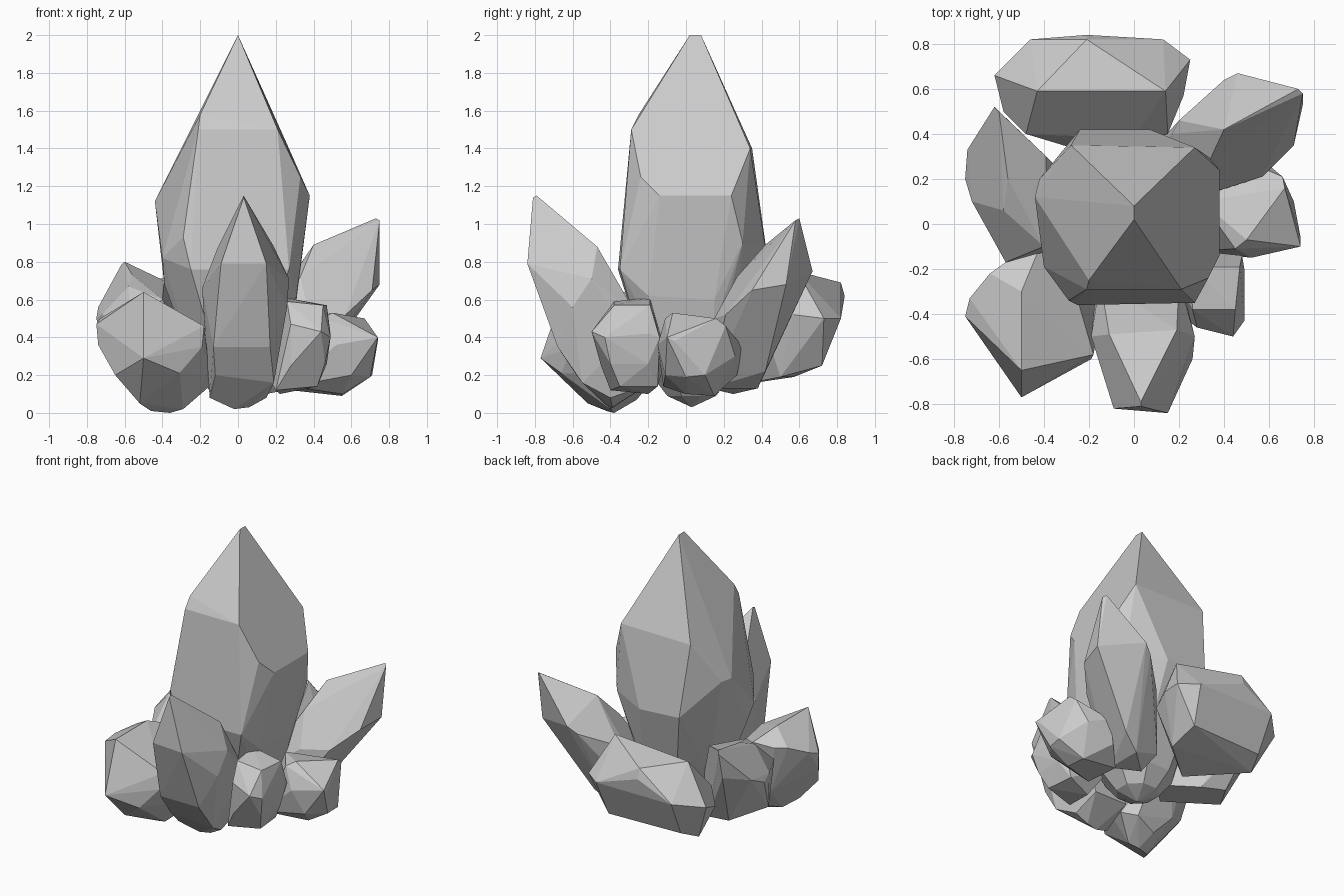
import bpy, bmesh, math


def crystal(name, tip, body, root):
    """Faceted convex crystal spanned by its tip, shoulder and root corners."""
    bm = bmesh.new()
    for p in tip + body + root:
        bm.verts.new(p)
    bmesh.ops.convex_hull(bm, input=bm.verts[:])
    bmesh.ops.delete(bm, geom=[v for v in bm.verts if not v.link_faces], context='VERTS')
    # merge almost coplanar triangles into clean facets
    bmesh.ops.dissolve_limit(bm, angle_limit=math.radians(5), verts=bm.verts[:], edges=bm.edges[:])
    bmesh.ops.recalc_face_normals(bm, faces=bm.faces[:])
    me = bpy.data.meshes.new(name)
    bm.to_mesh(me)
    bm.free()
    ob = bpy.data.objects.new(name, me)
    bpy.context.collection.objects.link(ob)
    return ob


def ring(r, z, n=8, cx=0.0, cy=0.03):
    """Cross-section corners for the rounded root of a crystal."""
    return [(cx + r * math.cos(math.tau * (i + .5) / n),
             cy + r * math.sin(math.tau * (i + .5) / n), z) for i in range(n)]


# tall central crystal
crystal("main_crystal",
        [(0, .02, 2), (0, .08, 2)],
        [(-.2, -.25, 1.58), (-.21, -.29, 1.5), (.21, -.29, 1.5), (.33, -.24, 1.25),
         (.38, -.14, 1.15), (.38, .24, 1.15), (.27, .34, 1.4), (-.28, .35, 1.4),
         (-.44, .12, 1.12), (-.42, .2, 1.12), (-.4, -.19, .82),
         (-.29, -.34, .93), (-.25, -.36, .76), (.27, -.35, .76),
         (-.24, .42, .9), (.07, .42, .88), (.33, .3, .9), (-.39, -.1, .68),
         (.31, .15, .6), (.31, -.2, .62)],
        ring(.3, .45) + ring(.23, .2) + ring(.14, .09) + [(0, .03, .03)])

# front crystal leaning forward
crystal("front_crystal",
        [(.03, -.79, 1.15), (.03, -.81, 1.14)],
        [(-.09, -.82, .79), (.15, -.84, .79), (-.13, -.68, .35), (.17, -.68, .35),
         (-.19, -.5, .66), (.27, -.5, .71), (.26, -.6, .56), (-.11, -.49, .87), (.19, -.47, .88)],
        [(-.12, -.58, .2), (.19, -.55, .16), (-.15, -.45, .08), (-.02, -.4, .02),
         (.06, -.39, .03), (.15, -.4, .08), (-.1, -.2, .15), (.15, -.2, .15),
         (-.17, -.3, .35), (.22, -.3, .4), (-.15, -.25, .5), (.2, -.25, .5)])

# broad front-left crystal
crystal("front_left_crystal",
        [(-.5, -.77, .29), (-.5, -.65, .64)],
        [(-.74, -.42, .36), (-.75, -.41, .47), (-.73, -.33, .5), (-.65, -.55, .2),
         (-.31, -.66, .21), (-.19, -.6, .35), (-.18, -.58, .46), (-.5, -.3, .64),
         (-.64, -.22, .55), (-.57, -.17, .55), (-.43, -.13, .57), (-.31, -.13, .5)],
        [(-.52, -.52, .05), (-.46, -.42, .01), (-.36, -.38, 0), (-.29, -.4, .02),
         (-.15, -.42, .2), (-.14, -.3, .15), (-.22, -.22, .12), (-.5, -.22, .2),
         (-.38, -.26, .07)])

# small front-right crystal
crystal("front_right_crystal",
        [(.45, -.38, .57), (.47, -.19, .57), (.26, -.38, .59), (.25, -.19, .61)],
        [(.49, -.2, .42), (.48, -.14, .4), (.49, -.43, .4), (.44, -.5, .43),
         (.28, -.46, .47), (.28, -.45, .25), (.46, -.4, .26), (.47, -.2, .26)],
        [(.42, -.35, .14), (.4, -.15, .14), (.22, -.2, .1), (.2, -.4, .12), (.1, -.1, .3)])

# right crystal
crystal("right_crystal",
        [(.74, -.1, .4), (.74, -.06, .38), (.67, .16, .5), (.66, .21, .46)],
        [(.52, -.15, .36), (.45, -.11, .5), (.5, -.07, .53), (.71, .1, .2),
         (.7, 0, .19), (.6, -.11, .2), (.6, .26, .3), (.45, .3, .35)],
        [(.55, 0, .1), (.55, .15, .09), (.28, -.12, .14), (.28, .15, .12),
         (.4, .27, .2), (.3, .1, .48)])

# long back-right crystal
crystal("back_right_crystal",
        [(.73, .6, 1.03), (.75, .58, 1.02)],
        [(.75, .53, .68), (.71, .35, .65), (.4, .42, .89), (.46, .67, .75), (.4, .64, .7),
         (.2, .46, .6), (.17, .4, .55), (.57, .21, .52), (.38, .15, .5), (.33, .27, .72)],
        [(.15, .25, .1), (.3, .38, .13), (.42, .42, .22), (.1, .35, .2),
         (.3, .12, .13), (.1, .08, .3)])

# wide back crystal
crystal("back_crystal",
        [(-.21, .82, .69), (-.43, .59, .71), (.14, .59, .75)],
        [(-.46, .82, .5), (-.21, .84, .62), (.13, .82, .5), (.25, .73, .5), (.22, .57, .52),
         (-.62, .66, .46), (-.58, .5, .4), (-.48, .4, .48), (.15, .4, .5), (0, .38, .52)],
        [(-.45, .7, .25), (-.5, .57, .19), (.1, .72, .25), (.1, .5, .19),
         (-.15, .3, .15), (-.3, .4, .18)])

# left crystal
crystal("left_crystal",
        [(-.62, .52, .78), (-.6, .5, .8)],
        [(-.56, .2, .73), (-.39, .3, .7), (-.74, .33, .56), (-.75, .2, .5), (-.72, .1, .52),
         (-.58, .06, .67), (-.57, -.17, .47), (-.4, -.1, .6), (-.62, .48, .6)],
        [(-.68, .05, .25), (-.53, .28, .2), (-.57, -.12, .3), (-.35, .25, .17),
         (-.3, -.1, .2), (-.15, .05, .2)])
